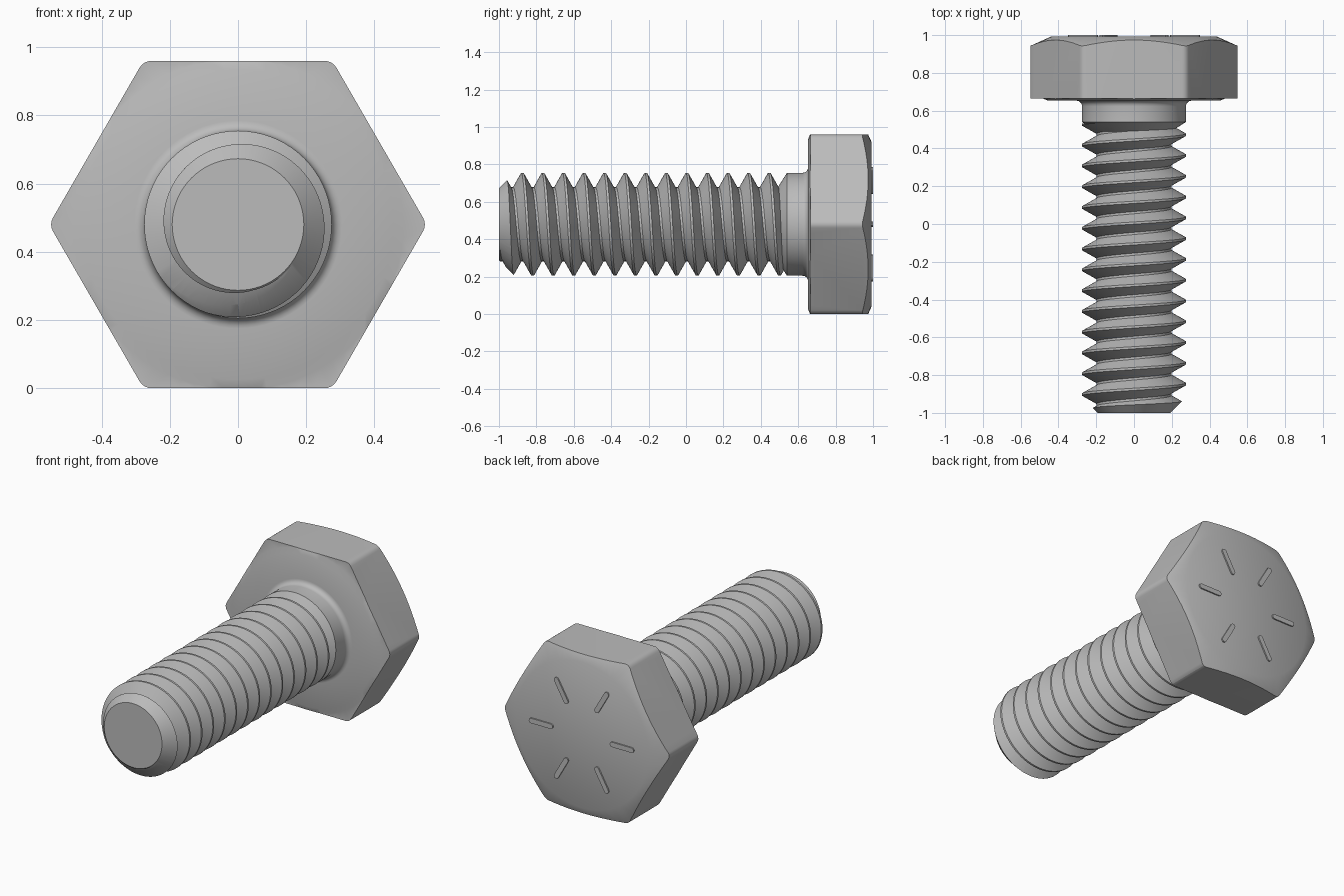
import bpy, bmesh, math

if "Cube" in bpy.data.objects:
    bpy.data.objects.remove(bpy.data.objects["Cube"])

CZ = 0.48          # height of the bolt axis
PITCH = 0.11
CREST, ROOT = 0.275, 0.198
SEG = 72

steel = bpy.data.materials.new("steel grey")
steel.diffuse_color = (0.5, 0.5, 0.5, 1)
steel.use_nodes = True
steel.node_tree.nodes["Principled BSDF"].inputs["Base Color"].default_value = steel.diffuse_color


def point(r, t, y):
    """Point at radius r and angle t (from the top) around the bolt axis."""
    return (r * math.sin(t), y, CZ + r * math.cos(t))


def finish(bm, name):
    bmesh.ops.remove_doubles(bm, verts=bm.verts, dist=1e-5)
    bmesh.ops.recalc_face_normals(bm, faces=bm.faces)
    mesh = bpy.data.meshes.new(name)
    bm.to_mesh(mesh)
    bm.free()
    mesh.materials.append(steel)
    ob = bpy.data.objects.new(name, mesh)
    bpy.context.collection.objects.link(ob)
    return ob


def skin(rings, name):
    """Closed solid through a list of rings, capped at both ends."""
    bm = bmesh.new()
    rows = [[bm.verts.new(p) for p in ring] for ring in rings]
    n = len(rows[0])
    for a, b in zip(rows, rows[1:]):
        for j in range(n):
            k = (j + 1) % n
            bm.faces.new((a[j], a[k], b[k], b[j]))
    bm.faces.new(rows[0])
    bm.faces.new(rows[-1])
    return finish(bm, name)


def revolve(profile, name):
    return skin([[point(r, math.tau * j / SEG, y) for j in range(SEG)]
                 for y, r in profile], name)


def boolean(ob, other, op):
    """Apply a boolean and discard the second solid."""
    mod = ob.modifiers.new("cut", 'BOOLEAN')
    mod.operation, mod.solver, mod.object = op, 'EXACT', other
    bpy.context.view_layer.objects.active = ob
    bpy.ops.object.modifier_apply(modifier=mod.name)
    bpy.data.objects.remove(other)


# Thread: right-handed helix with flat crests and roots
FLAT = 0.006


def thread_radius(y, t):
    d = (y + 0.875 - PITCH * t / math.tau) % PITCH
    d = min(d, PITCH - d)
    f = (d - FLAT) / (PITCH / 2 - 2 * FLAT)
    return CREST + (ROOT - CREST) * min(1, max(0, f))


Y0, Y1 = -1.04, 0.533
offsets = (-FLAT, FLAT, PITCH / 2 - FLAT, PITCH / 2 + FLAT)
bm = bmesh.new()
grid = []
for i in range(-4, 15):
    for o in offsets:
        row = []
        for j in range(SEG + 1):
            t = math.tau * j / SEG
            y = -0.875 + PITCH * (i + j / SEG) + o
            y = min(Y1, max(Y0, y))
            row.append(bm.verts.new(point(thread_radius(y, t), t, y)))
        grid.append(row)
for a, b in zip(grid, grid[1:]):
    for j in range(SEG):
        bm.faces.new((a[j], a[j + 1], b[j + 1], b[j]))
bmesh.ops.remove_doubles(bm, verts=bm.verts, dist=1e-5)
bmesh.ops.holes_fill(bm, edges=[e for e in bm.edges if e.is_boundary], sides=0)
thread = finish(bm, "threaded_shaft")

# Chamfered tip
boolean(thread, revolve([(-1, 0.193), (-0.88, 0.313), (0.6, 0.313)], "tip_cutter"),
        'INTERSECT')

# Shank, fillet and head in one turned profile
fillet = [(0.623 + 0.03 * math.sin(a), 0.305 - 0.03 * math.cos(a))
          for a in (math.pi / 2 * k / 5 for k in range(6))]
body = revolve([(0.47, 0.165), (0.54, CREST)] + fillet +
               [(0.653, 0.455), (0.665, 0.485), (0.665, 0.6), (0.92, 0.6),
                (0.992, 0.44)], "bolt")

# Hexagon with rounded corners trims the head
hexagon = [(0.508 * math.sin(c) + 0.04 * math.sin(c + a),
            0.508 * math.cos(c) + 0.04 * math.cos(c + a))
           for c in (math.radians(90 + 60 * k) for k in range(6))
           for a in (math.radians(d) for d in (-30, -15, 0, 15, 30))]
boolean(body, skin([[(x, y, CZ + z) for x, z in hexagon] for y in (0.3, 1.2)],
                   "hex_cutter"), 'INTERSECT')
boolean(body, thread, 'UNION')

# Six raised radial marks on the head
for k in range(6):
    t = math.radians(30 + 60 * k)
    ux, uz = math.sin(t), math.cos(t)
    outline = []
    for s, centre in ((1, 0.335), (-1, 0.205)):
        for d in range(-90, 91, 30):
            u = centre + s * 0.015 * math.cos(math.radians(d))
            v = s * 0.015 * math.sin(math.radians(d))
            outline.append((u * ux - v * uz, CZ + u * uz + v * ux))
    skin([[(x, y, z) for x, z in outline] for y in (0.988, 1.0)], f"head_mark_{k + 1}")

# Smooth shading with sharp edges kept
bpy.ops.object.select_all(action='SELECT')
bpy.context.view_layer.objects.active = body
bpy.ops.object.shade_smooth_by_angle(angle=math.radians(30))
